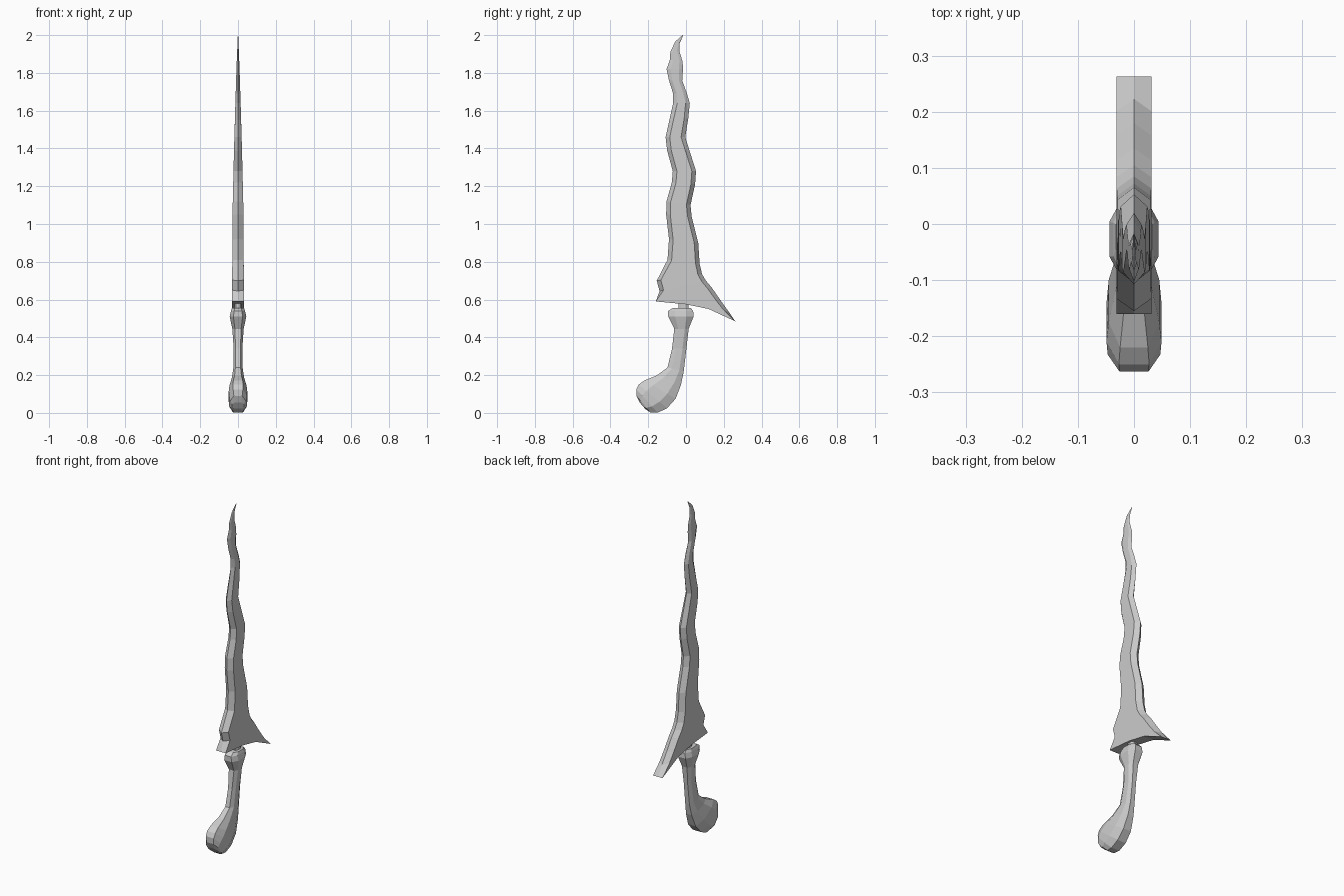
import bpy, bmesh
from mathutils import Vector

if "Cube" in bpy.data.objects:
    bpy.data.objects.remove(bpy.data.objects["Cube"])


def loft(name, rings):
    """Skin a list of equal-sized rings and cap both ends."""
    bm = bmesh.new()
    loops = [[bm.verts.new(p) for p in r] for r in rings]
    n = len(loops[0])
    for a, b in zip(loops, loops[1:]):
        for i in range(n):
            j = (i + 1) % n
            bm.faces.new((a[i], a[j], b[j], b[i]))
    bm.faces.new(loops[0])
    bm.faces.new(loops[-1])
    bmesh.ops.remove_doubles(bm, verts=bm.verts, dist=0.0005)
    bmesh.ops.recalc_face_normals(bm, faces=bm.faces)
    me = bpy.data.meshes.new(name)
    bm.to_mesh(me)
    bm.free()
    ob = bpy.data.objects.new(name, me)
    bpy.context.collection.objects.link(ob)
    return ob


def ring(front, back, section):
    """section: (x, fraction from front point to back point)."""
    f, b = Vector((0, *front)), Vector((0, *back))
    return [f.lerp(b, s) + Vector((x, 0, 0)) for x, s in section]


def thickness(z):
    """Half thickness of the blade at height z."""
    keys = [(0, .031), (.7, .031), (1.1, .028), (1.4, .021), (1.8, .009), (2.0, .001)]
    for (z0, t0), (z1, t1) in zip(keys, keys[1:]):
        if z <= z1:
            return t0 + (t1 - t0) * (z - z0) / (z1 - z0)
    return .001


# Wavy blade: front edge y, z and back edge y, z from the tip to the base
wave = [
    (-.018, 2.0, -.015, 1.998), (-.058, 1.965, -.034, 1.955), (-.083, 1.91, -.035, 1.915),
    (-.085, 1.87, -.018, 1.86), (-.103, 1.82, -.016, 1.82), (-.09, 1.76, -.02, 1.76),
    (-.068, 1.69, .005, 1.69), (-.068, 1.64, .02, 1.64), (-.088, 1.55, .012, 1.56),
    (-.108, 1.46, -.004, 1.46), (-.1, 1.39, .018, 1.39), (-.07, 1.28, .053, 1.28),
    (-.075, 1.22, .048, 1.21), (-.103, 1.12, .024, 1.1), (-.105, 1.05, .03, 1.04),
    (-.09, .92, .065, .9), (-.098, .81, .072, .79), (-.155, .70, .085, .735),
    (-.14, .645, .105, .70), (-.16, .59, .135, .665),
]
# Base sweeping out into the long spur, with a flat underside
spur = [(0, .575, .18, .60), (.12, .55, .223, .54), (.258, .486, .263, .482)]

rings = []
for i, (fy, fz, by, bz) in enumerate(wave + spur):
    t = thickness((fz + bz) / 2)
    length = Vector((by - fy, bz - fz)).length
    bevel = min(.022 / length, .25)
    low = 0 if i >= len(wave) - 1 else bevel
    high = 0 if i == len(wave + spur) - 1 else 1 * bevel
    rings.append(ring((fy, fz), (by, bz),
                      [(0, 0), (t, low), (t, 1 - high), (0, 1), (-t, 1 - high), (-t, low)]))
loft("blade", rings)


def handle_ring(fy, fz, by, bz, t):
    half = [(.55, 0), (1, .27), (1, .73), (.55, 1)]
    sec = [(x * t, s) for x, s in half] + [(-x * t, s) for x, s in reversed(half)]
    return ring((fy, fz), (by, bz), sec)


# Tang between blade and collar
loft("tang", [handle_ring(-.04, z, .012, z, .018) for z in (.54, .585)])

# Flared collar at the top of the grip
collar = [(-.07, .555, .025, .555, .032), (-.094, .54, .038, .54, .037),
          (-.094, .51, .04, .51, .044), (-.062, .445, .014, .445, .03)]
loft("collar", [handle_ring(*s) for s in collar])

# Curved grip swelling into a hooked pommel
grip = [(-.062, .445, .014, .445, .03), (-.074, .34, .002, .34, .023),
        (-.098, .24, -.012, .22, .025), (-.155, .198, -.026, .15, .033),
        (-.22, .172, -.055, .075, .045), (-.25, .15, -.10, .025, .049),
        (-.263, .125, -.15, .001, .047), (-.262, .09, -.19, .003, .04),
        (-.245, .055, -.217, .022, .032)]
loft("grip", [handle_ring(*s) for s in grip])
